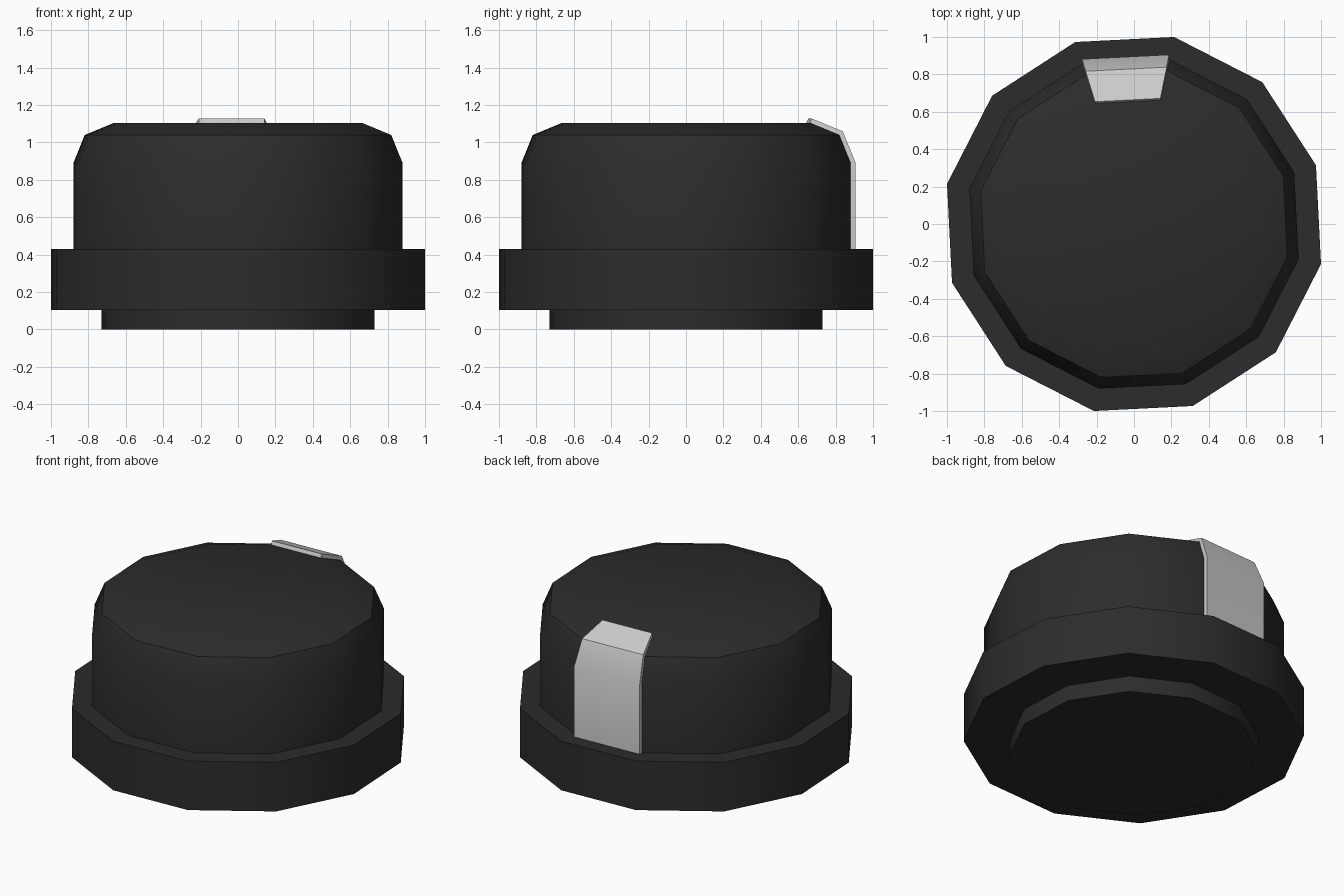
import bpy, bmesh
from math import sin, cos, radians
from mathutils import Vector

if "Cube" in bpy.data.objects:
    bpy.data.objects.remove(bpy.data.objects["Cube"])

SIDES = 12
PHASE = radians(17.9)
STEP = radians(360 / SIDES)
SHELL = [(0.90, 0.43), (0.90, 0.89), (0.838, 1.04), (0.677, 1.105)]   # (radius, z)


def ring_point(r, z, k):
    a = PHASE + STEP * k
    return Vector((r * cos(a), r * sin(a), z))


def finish(name, bm, color=None):
    bmesh.ops.recalc_face_normals(bm, faces=bm.faces)
    me = bpy.data.meshes.new(name)
    bm.to_mesh(me)
    bm.free()
    ob = bpy.data.objects.new(name, me)
    bpy.context.collection.objects.link(ob)
    if color:
        mat = bpy.data.materials.new(name + "_colour")
        mat.diffuse_color = color
        mat.use_nodes = True
        mat.node_tree.nodes["Principled BSDF"].inputs["Base Color"].default_value = mat.diffuse_color
        me.materials.append(mat)
    bpy.ops.object.select_all(action='DESELECT')
    ob.select_set(True)
    bpy.context.view_layer.objects.active = ob
    bpy.ops.object.shade_smooth_by_angle(angle=radians(35))
    return ob


# Twelve-sided knob body: foot, flange and domed cap in one profile
bm = bmesh.new()
profile = [(0.747, 0), (0.747, 0.105), (1.0225, 0.105), (1.0225, 0.43)] + SHELL
rings = [[bm.verts.new(ring_point(r, z, k)) for k in range(SIDES)] for r, z in profile]
for lo, hi in zip(rings, rings[1:]):
    for k in range(SIDES):
        n = (k + 1) % SIDES
        bm.faces.new((lo[k], lo[n], hi[n], hi[k]))
bm.faces.new(rings[0])
bm.faces.new(rings[-1])
finish("knob_body", bm, (0.025, 0.025, 0.025, 1))

# Pointer strip: one side of the cap, thickened outwards
bm = bmesh.new()
THICK = 0.025
mid = PHASE + STEP * 2.5
out = Vector((cos(mid), sin(mid), 0))
apothem = cos(STEP / 2)
normals = [Vector(((z1 - z0), (r0 - r1) * apothem)).normalized()
           for (r0, z0), (r1, z1) in zip(SHELL, SHELL[1:])]
sections = []
for i, (r, z) in enumerate(SHELL):
    a, b = normals[max(i - 1, 0)], normals[min(i, len(normals) - 1)]
    n = (a + b) / (1 + a.dot(b)) * THICK          # mitred offset
    shift = out * n.x + Vector((0, 0, n.y))
    p, q = ring_point(r, z, 2), ring_point(r, z, 3)
    sections.append([bm.verts.new(v) for v in (p, q, q + shift, p + shift)])
for lo, hi in zip(sections, sections[1:]):
    for k in range(4):
        n = (k + 1) % 4
        bm.faces.new((lo[k], lo[n], hi[n], hi[k]))
bm.faces.new(sections[0])
bm.faces.new(sections[-1])
finish("pointer_strip", bm)
